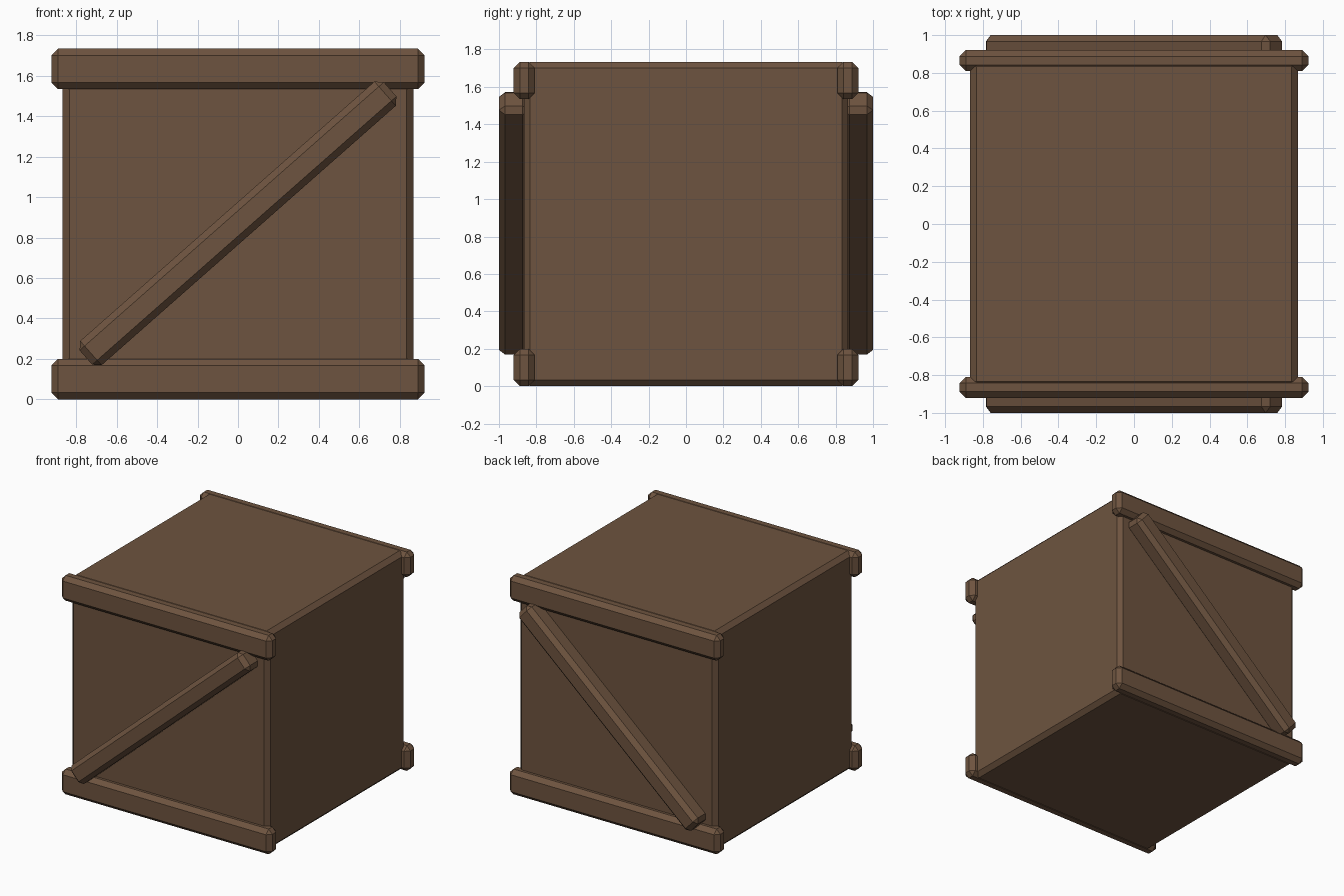
import bpy, bmesh, math
from mathutils import Matrix

if "Cube" in bpy.data.objects:
    bpy.data.objects.remove(bpy.data.objects["Cube"])

wood = bpy.data.materials.new("brown_wood")
wood.diffuse_color = (0.155, 0.088, 0.050, 1)
wood.use_nodes = True
wood.node_tree.nodes["Principled BSDF"].inputs["Base Color"].default_value = wood.diffuse_color


def chamfered_box(name, size, loc, tilt=0.0, chamfer=0.033):
    """Flat-shaded box with a single-segment chamfer, tilted about y."""
    bm = bmesh.new()
    bmesh.ops.create_cube(bm, size=1, matrix=Matrix.Diagonal((*size, 1)))
    bmesh.ops.bevel(bm, geom=bm.edges[:], offset=chamfer, segments=1,
                    profile=0.5, affect='EDGES')
    mesh = bpy.data.meshes.new(name)
    bm.to_mesh(mesh)
    bm.free()
    mesh.materials.append(wood)
    ob = bpy.data.objects.new(name, mesh)
    ob.location = loc
    ob.rotation_euler.y = -tilt
    bpy.context.collection.objects.link(ob)
    return ob


H = 1.734          # crate height
MID = H / 2

# Crate body
chamfered_box("crate_body", (1.734, 1.734, H), (0, 0, MID))

# Rails and diagonal brace on the front and back
for side, s in (("front", -1), ("back", 1)):
    for level, z in (("bottom", 0.10), ("top", H - 0.10)):
        chamfered_box(f"{side}_{level}_rail", (1.846, 0.112, 0.20),
                      (0, s * 0.865, z))
    chamfered_box(f"{side}_brace", (2.006, 0.16, 0.16),
                  (0, s * 0.92, MID + 0.003), math.radians(41.4))
